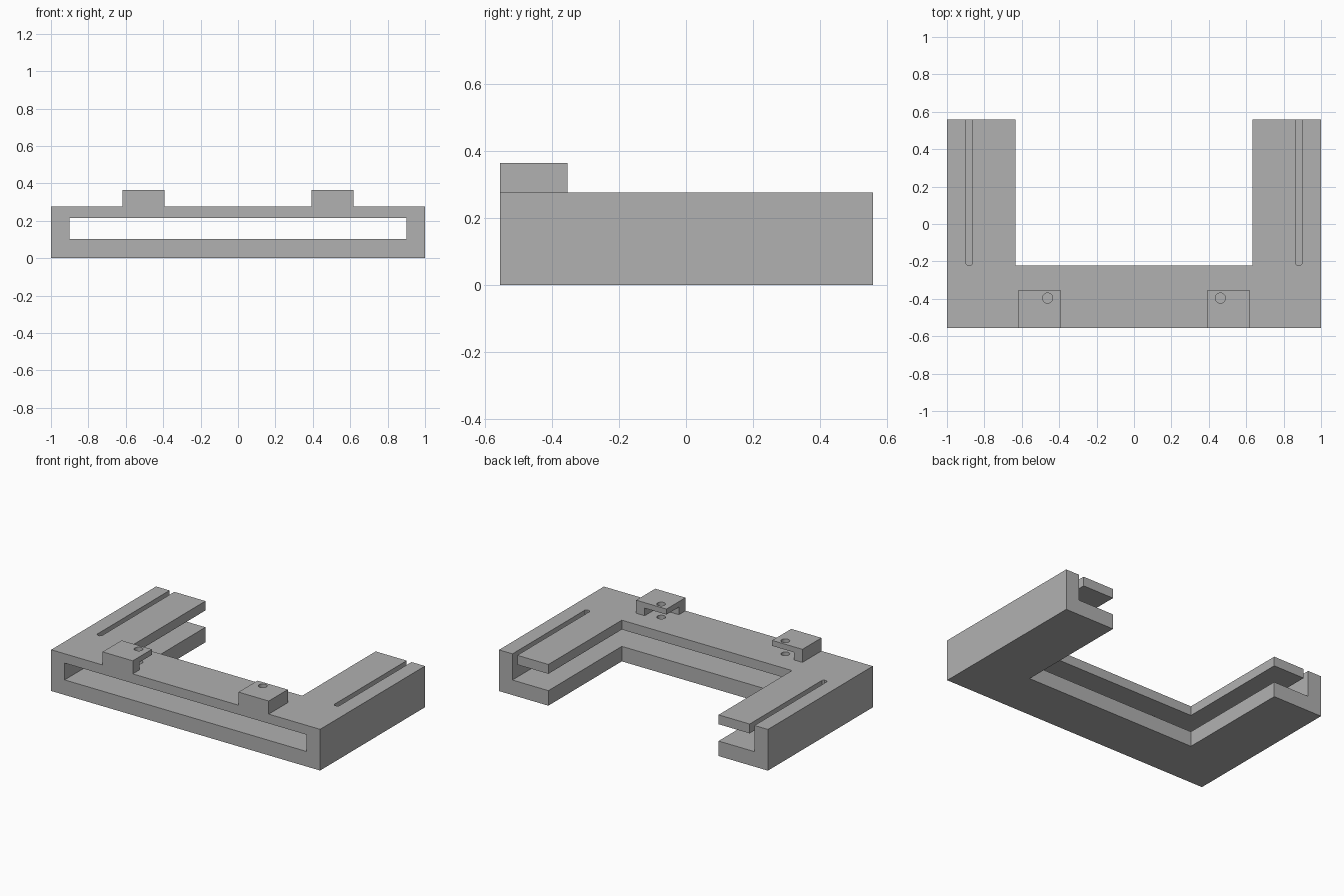
import bpy
import bmesh
from math import cos, sin, tau

old = bpy.data.objects.get("Cube")
if old:
    bpy.data.objects.remove(old)

grey = bpy.data.materials.new("matte grey")
grey.use_nodes = True
colour = (0.44, 0.44, 0.44, 1)
grey.diffuse_color = colour
grey.node_tree.nodes["Principled BSDF"].inputs["Base Color"].default_value = colour


def prism(name, outline, z0, z1):
    """Extrude a flat outline from z0 up to z1."""
    bm = bmesh.new()
    face = bm.faces.new([bm.verts.new((x, y, z0)) for x, y in outline])
    result = bmesh.ops.extrude_face_region(bm, geom=[face])
    verts = [v for v in result["geom"] if isinstance(v, bmesh.types.BMVert)]
    bmesh.ops.translate(bm, verts=verts, vec=(0, 0, z1 - z0))
    bmesh.ops.recalc_face_normals(bm, faces=bm.faces)
    mesh = bpy.data.meshes.new(name)
    bm.to_mesh(mesh)
    bm.free()
    mesh.materials.append(grey)
    obj = bpy.data.objects.new(name, mesh)
    bpy.context.scene.collection.objects.link(obj)
    return obj


def box(name, x0, x1, y0, y1, z0, z1):
    return prism(name, [(x0, y0), (x1, y0), (x1, y1), (x0, y1)], z0, z1)


def cylinder(name, x, y, r, z0, z1, sides=32):
    ring = [(x + r * cos(tau * i / sides), y + r * sin(tau * i / sides)) for i in range(sides)]
    return prism(name, ring, z0, z1)


def cut(obj, cutters):
    """Subtract the cutters, keep the result and delete the cutters."""
    for cutter in cutters:
        cutter.hide_render = True
        mod = obj.modifiers.new("cut", "BOOLEAN")
        mod.operation = "DIFFERENCE"
        mod.solver = "EXACT"
        mod.object = cutter
    bpy.context.view_layer.update()
    graph = bpy.context.evaluated_depsgraph_get()
    mesh = bpy.data.meshes.new_from_object(obj.evaluated_get(graph))
    obj.modifiers.clear()
    obj.data = mesh
    for cutter in cutters:
        bpy.data.objects.remove(cutter)


FRONT, BACK = -0.556, 0.558
INNER_X, INNER_Y = 0.633, -0.222
WALL, TOP = 0.9, 0.277
CLIP_TOP = 0.365
HOLE = (0.462, -0.396, 0.027)

# U-shaped frame
frame = prism("frame", [(-1, FRONT), (1, FRONT), (1, BACK), (INNER_X, BACK),
                        (INNER_X, INNER_Y), (-INNER_X, INNER_Y),
                        (-INNER_X, BACK), (-1, BACK)], 0, TOP)

# Open channel through the frame
cutters = [box("channel_cutter", -WALL, WALL, -1, 1, 0.101, 0.214)]

for side, s in (("left", 1), ("right", -1)):
    # Long slot along the top of each arm, with softened inner end
    a, b, c = 0.864, WALL, 0.01
    slot = [(a, 1), (a, INNER_Y + c), (a + c, INNER_Y), (b - c, INNER_Y),
            (b, INNER_Y + c), (b, 1)]
    cutters.append(prism("slot_cutter", [(s * x, y) for x, y in slot], 0.16, 0.4))
    hx, hy, r = HOLE
    cutters.append(cylinder("hole_cutter", s * hx, hy, r, 0.16, 0.4))

    # Raised clip, open to the back and toward the centre
    clip = box(side + "_clip", s * 0.393, s * 0.618, FRONT, -0.354, TOP, CLIP_TOP)
    cut(clip, [box("recess_cutter", s * 0.3, s * 0.555, FRONT + 0.07, 0, 0.2, 0.328),
               cylinder("clip_hole_cutter", s * hx, hy, r, 0.2, 0.5)])

cut(frame, cutters)
